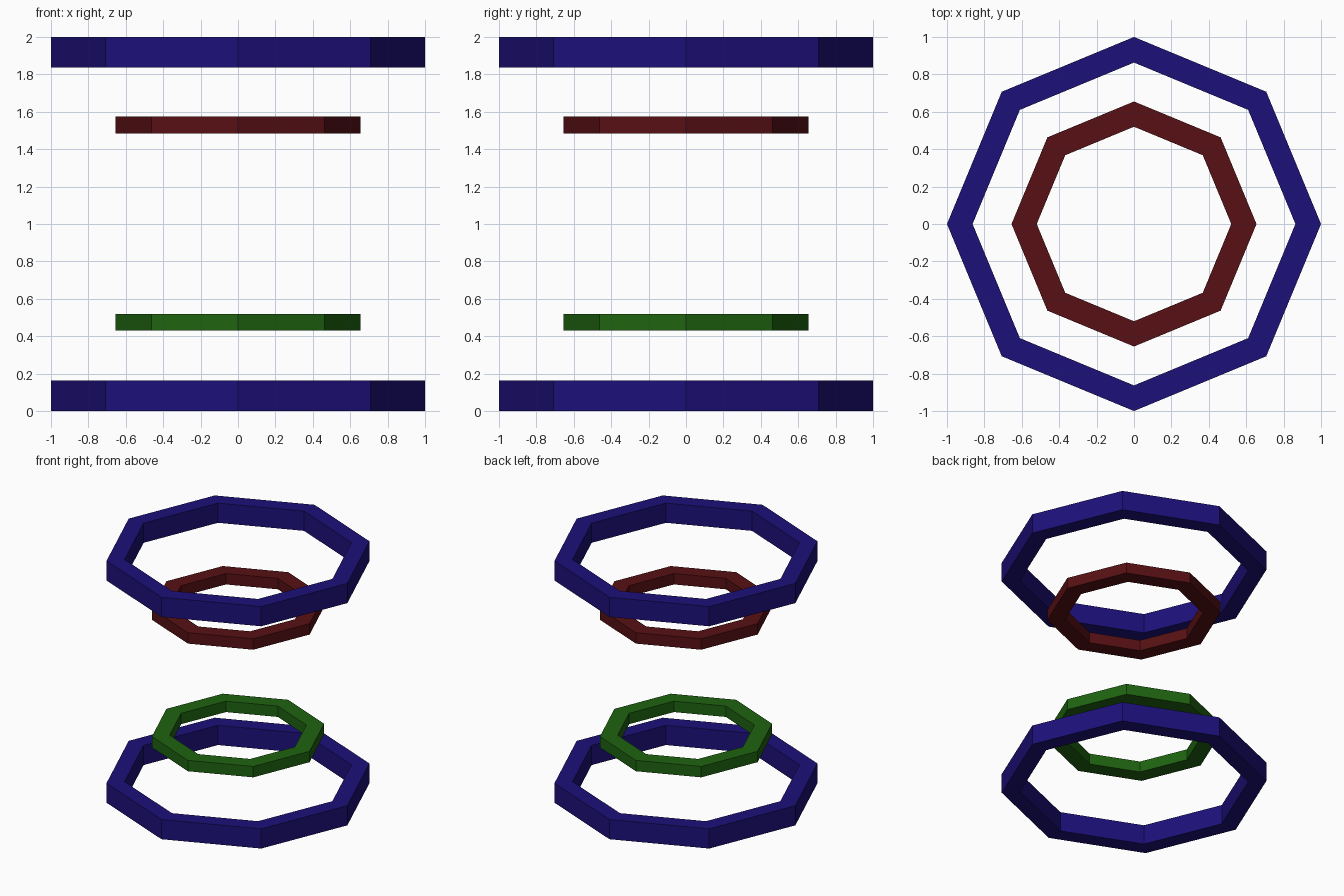
import bpy
import bmesh
from math import cos, sin, pi

if "Cube" in bpy.data.objects:
    bpy.data.objects.remove(bpy.data.objects["Cube"])

SIDES = 8


def material(name, rgb):
    mat = bpy.data.materials.new(name)
    mat.diffuse_color = (*rgb, 1)
    mat.use_nodes = True
    mat.node_tree.nodes["Principled BSDF"].inputs["Base Color"].default_value = mat.diffuse_color
    return mat


def ring(name, outer, inner, z0, z1, mat):
    # Rectangular section repeated at each corner of an octagon
    bm = bmesh.new()
    section = [(outer, z0), (outer, z1), (inner, z1), (inner, z0)]
    loops = [[bm.verts.new((r * cos(2 * pi * i / SIDES), r * sin(2 * pi * i / SIDES), z))
              for r, z in section] for i in range(SIDES)]
    for i in range(SIDES):
        a, b = loops[i], loops[(i + 1) % SIDES]
        for j in range(4):
            k = (j + 1) % 4
            bm.faces.new((a[j], b[j], b[k], a[k]))
    bmesh.ops.recalc_face_normals(bm, faces=bm.faces)
    mesh = bpy.data.meshes.new(name)
    bm.to_mesh(mesh)
    bm.free()
    mesh.materials.append(mat)
    obj = bpy.data.objects.new(name, mesh)
    bpy.context.collection.objects.link(obj)
    return obj


blue = material("blue", (0.012, 0.005, 0.19))
red = material("red", (0.095, 0.005, 0.007))
green = material("green", (0.013, 0.125, 0.005))

# Large end rings
ring("bottom_outer_ring", 1.0, 0.863, 0.0, 0.163, blue)
ring("top_outer_ring", 1.0, 0.863, 1.837, 2.0, blue)

# Small inner rings
ring("lower_inner_ring", 0.655, 0.52, 0.43, 0.52, green)
ring("upper_inner_ring", 0.655, 0.52, 1.485, 1.575, red)
